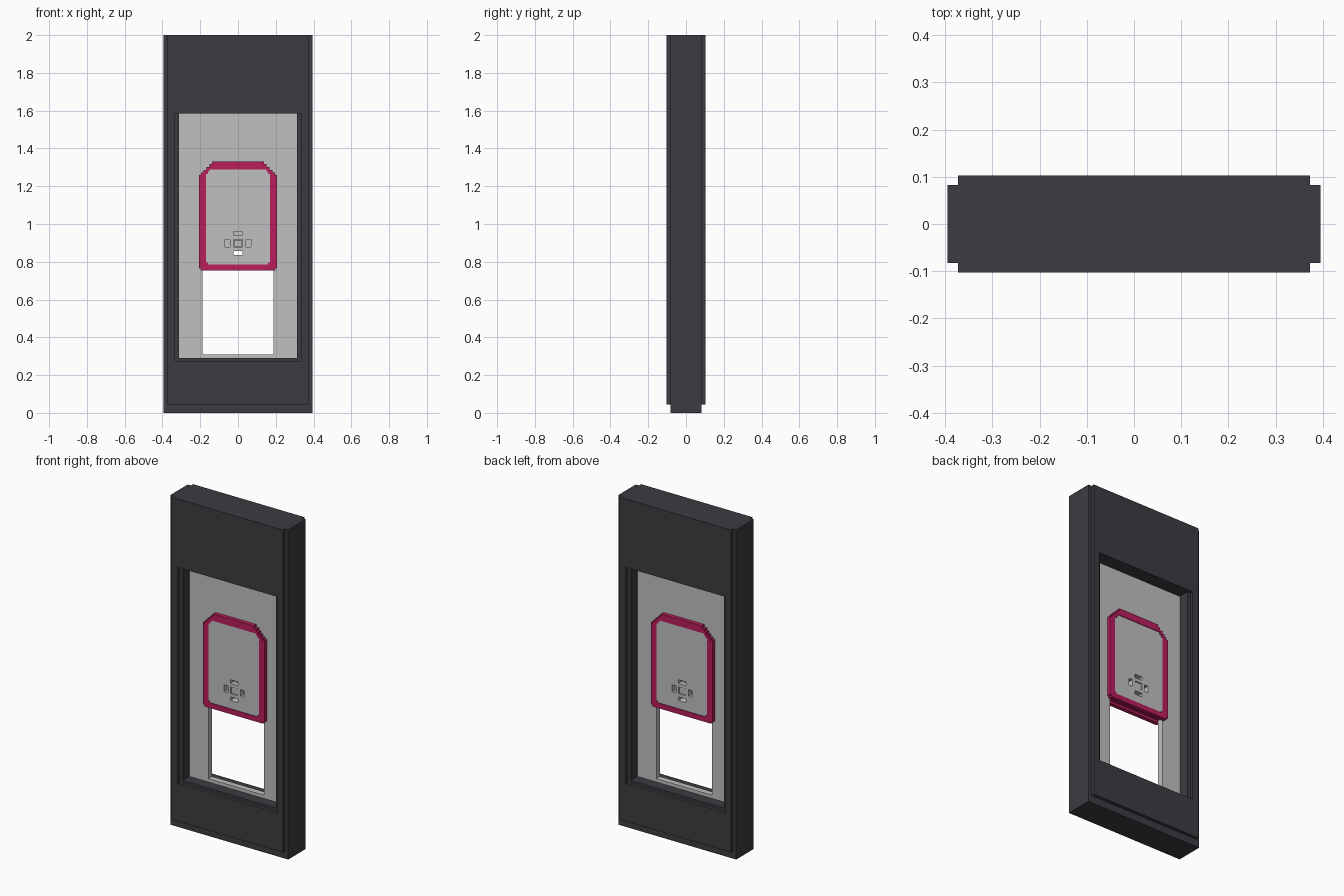
import bpy
import bmesh
import math
from mathutils import Matrix

cube = bpy.data.objects.get("Cube")
if cube:
    bpy.data.objects.remove(cube, do_unlink=True)


def material(name, rgb):
    m = bpy.data.materials.new(name)
    m.use_nodes = True
    m.diffuse_color = (*rgb, 1)
    bsdf = next(n for n in m.node_tree.nodes if n.type == 'BSDF_PRINCIPLED')
    bsdf.inputs["Base Color"].default_value = (*rgb, 1)
    return m


CHARCOAL = material("charcoal", (0.046, 0.044, 0.053))
GREY = material("light grey", (0.53, 0.53, 0.53))
MAGENTA = material("magenta", (0.49, 0.013, 0.107))


def rect(x, z0, z1, cx=0.0):
    return [(cx - x, z0), (cx + x, z0), (cx + x, z1), (cx - x, z1)]


def plate(name, loops, y0, y1, mat):
    """Fill nested x/z outlines (inner ones become holes) and extrude from y0 to y1."""
    cu = bpy.data.curves.new(name, 'CURVE')
    cu.dimensions = '2D'
    cu.fill_mode = 'BOTH'
    cu.extrude = (y1 - y0) / 2
    for pts in loops:
        sp = cu.splines.new('POLY')
        sp.points.add(len(pts) - 1)
        for p, (x, z) in zip(sp.points, pts):
            p.co = (x, z, 0, 1)
        sp.use_cyclic_u = True
    tmp = bpy.data.objects.new(name + "_outline", cu)
    me = bpy.data.meshes.new_from_object(tmp)
    bpy.data.objects.remove(tmp)
    bpy.data.curves.remove(cu)
    # stand the plate upright, then weld and tidy
    me.transform(Matrix.Translation((0, (y0 + y1) / 2, 0)) @ Matrix.Rotation(math.pi / 2, 4, 'X'))
    bm = bmesh.new()
    bm.from_mesh(me)
    bmesh.ops.remove_doubles(bm, verts=bm.verts, dist=1e-5)
    bmesh.ops.recalc_face_normals(bm, faces=bm.faces)
    for f in bm.faces:
        f.smooth = False
        f.material_index = 0
    bm.to_mesh(me)
    bm.free()
    me.materials.clear()
    me.materials.append(mat)
    me.name = name
    ob = bpy.data.objects.new(name, me)
    bpy.context.collection.objects.link(ob)
    return ob


def both_sides(name, loops, y0, y1, mat):
    plate("front_" + name, loops, -y1, -y0, mat)
    plate("back_" + name, loops, y0, y1, mat)


def stepped(half, steps):
    """Close a right-hand outline by mirroring it to the left."""
    right = half + steps
    return right + [(-x, z) for x, z in reversed(right)]


# Outer frame: wide core with thicker facings on both sides
plate("frame_core", [rect(0.395, 0, 2), rect(0.312, 0.29, 1.585)], -0.083, 0.083, CHARCOAL)
both_sides("frame_facing", [rect(0.373, 0.045, 2), rect(0.333, 0.275, 1.585)],
           0.083, 0.103, CHARCOAL)

# Light panel with the doorway cut out
plate("panel", [rect(0.312, 0.29, 1.585), rect(0.187, 0.31, 1.27)], -0.018, 0.018, GREY)

# Door rim outlines with staircase top corners
xs = [0.206, 0.195, 0.182, 0.167, 0.152, 0.137]
zs = [1.26, 1.272, 1.287, 1.302, 1.317, 1.332]
stairs = [(xs[0], zs[0])]
for i in range(1, len(xs)):
    stairs += [(xs[i], zs[i - 1]), (xs[i], zs[i])]
outer = stepped([(0.196, 0.755), (0.196, 0.765), (0.206, 0.765)], stairs)
inner = stepped([(0.160, 0.786), (0.160, 0.796), (0.170, 0.796)],
                [(0.170, 1.265), (0.160, 1.265), (0.160, 1.277), (0.150, 1.277), (0.150, 1.289)])
both_sides("door_rim", [outer, inner], 0.018, 0.042, MAGENTA)
plate("door_bottom_edge", [rect(0.187, 0.770, 0.786)], -0.018, 0.018, MAGENTA)

# Door leaf: thin core between two skins pierced by the button pockets
slot = rect(0.025, 0.835, 0.857)
center = rect(0.024, 0.877, 0.919)
pockets = [slot, center, rect(0.025, 0.939, 0.961),
           rect(0.013, 0.877, 0.919, -0.055), rect(0.013, 0.877, 0.919, 0.055)]
plate("door_core", [inner, slot], -0.008, 0.008, GREY)
both_sides("door_skin", [inner] + pockets, 0.008, 0.038, GREY)
both_sides("center_button", [rect(0.021, 0.880, 0.916)], 0.008, 0.034, GREY)
